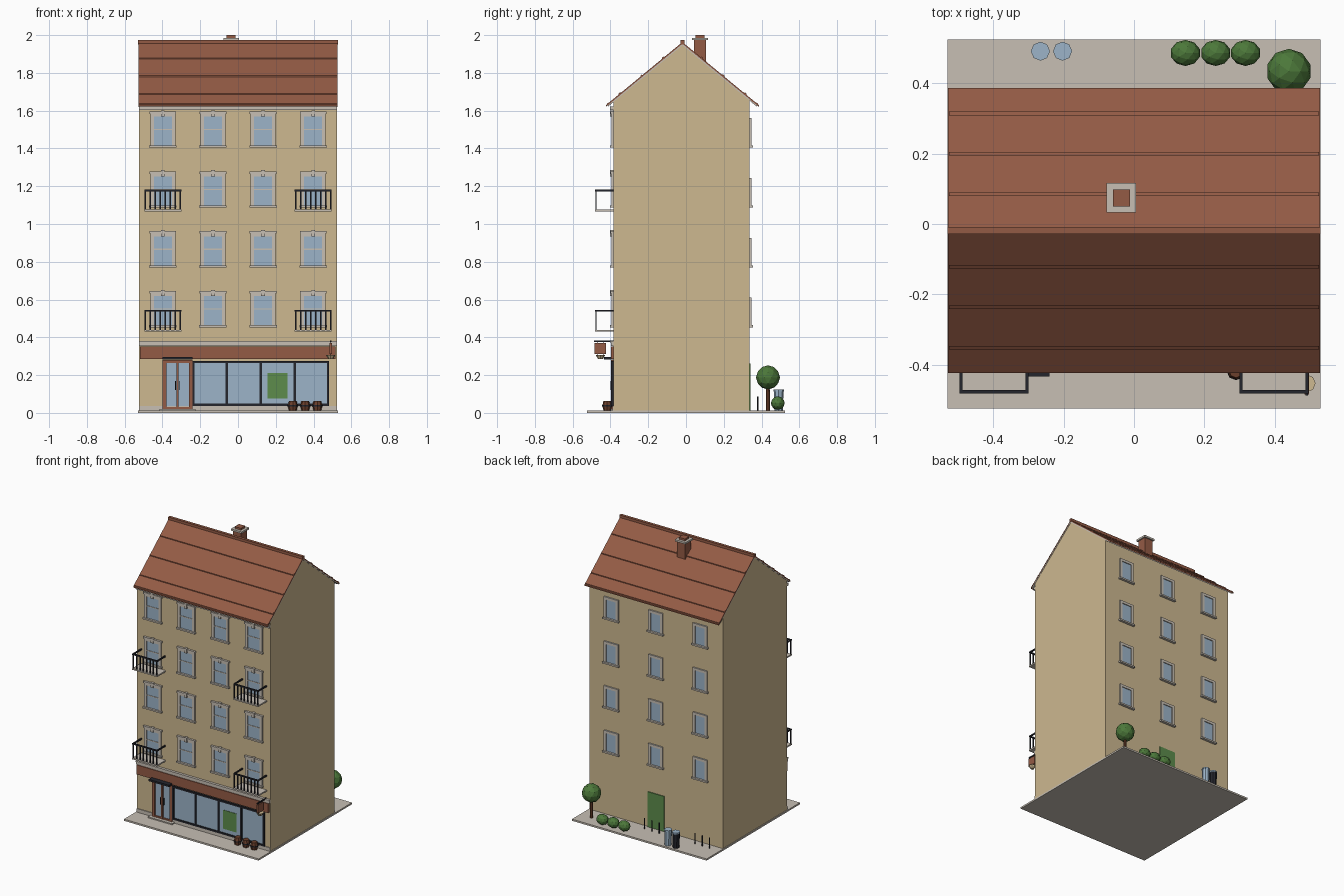
import bpy, bmesh
from mathutils import Matrix, Vector

cube = bpy.data.objects.get("Cube")
if cube:
    bpy.data.objects.remove(cube, do_unlink=True)


def material(name, *rgb):
    linear = [((c / 255 + 0.055) / 1.055) ** 2.4 for c in rgb] + [1]
    mat = bpy.data.materials.new(name)
    mat.use_nodes = True
    mat.diffuse_color = linear
    mat.node_tree.nodes["Principled BSDF"].inputs["Base Color"].default_value = linear
    return mat


WALL = material("sand render", 205, 184, 144)
TILE = material("terracotta", 148, 91, 69)
STONE = material("pale stone", 199, 191, 180)
GLASS = material("blue glass", 156, 180, 200)
METAL = material("dark metal", 36, 37, 44)
GREEN = material("painted green", 93, 140, 76)
LEAF = material("foliage", 76, 120, 58)
WOOD = material("brown wood", 108, 64, 44)


class Part:
    """Collects simple solids in one mesh, one material slot per colour."""

    def __init__(self):
        self.bm, self.mats = bmesh.new(), []

    def paint(self, verts, mat):
        if mat not in self.mats:
            self.mats.append(mat)
        for face in {f for v in verts for f in v.link_faces}:
            face.material_index = self.mats.index(mat)

    def box(self, mat, x, y, z):
        size = Vector((x[1] - x[0], y[1] - y[0], z[1] - z[0]))
        mid = Vector((sum(x), sum(y), sum(z))) / 2
        m = Matrix.Translation(mid) @ Matrix.Diagonal(size).to_4x4()
        self.paint(bmesh.ops.create_cube(self.bm, size=1, matrix=m)["verts"], mat)

    def cone(self, mat, x, y, z, r1, r2, sides=8):
        m = Matrix.Translation((x, y, sum(z) / 2))
        geo = bmesh.ops.create_cone(self.bm, cap_ends=True, segments=sides, radius1=r1,
                                    radius2=r2, depth=z[1] - z[0], matrix=m)
        self.paint(geo["verts"], mat)

    def ball(self, mat, centre, scale):
        m = Matrix.Translation(centre) @ Matrix.Diagonal(scale).to_4x4()
        geo = bmesh.ops.create_icosphere(self.bm, subdivisions=2, radius=1, matrix=m)
        self.paint(geo["verts"], mat)

    def prism(self, mat, outline, half):
        """Extrude a (y, z) outline across x."""
        a, b = [[self.bm.verts.new((x, y, z)) for y, z in outline] for x in (-half, half)]
        self.bm.faces.new(a)
        self.bm.faces.new(b[::-1])
        for i in range(len(a)):
            self.bm.faces.new((a[i - 1], a[i], b[i], b[i - 1]))
        self.paint(a + b, mat)

    def finish(self, name):
        bmesh.ops.recalc_face_normals(self.bm, faces=self.bm.faces)
        mesh = bpy.data.meshes.new(name)
        self.bm.to_mesh(mesh)
        self.bm.free()
        for mat in self.mats:
            mesh.materials.append(mat)
        return place(name, mesh)


def place(name, mesh, location=(0, 0, 0)):
    obj = bpy.data.objects.new(name, mesh)
    obj.location = location
    bpy.context.collection.objects.link(obj)
    return obj


def span(mid, half):
    return (mid - half, mid + half)


FRONT, BACK, SIDE, RIDGE = -0.384, 0.336, 0.525, -0.019
EAVES = (-0.423, 0.386)


def roof_z(y):
    return 1.963 - 0.824 * abs(y - RIDGE)


# Pavement and main body
p = Part()
p.box(STONE, (-0.53, 0.53), (-0.525, 0.525), (0, 0.012))
p.finish("pavement")

p = Part()
p.prism(WALL, [(FRONT, 0.01), (BACK, 0.01)] +
        [(y, roof_z(y) - 0.016) for y in (BACK, RIDGE, FRONT)], SIDE)
p.finish("building_body")

# Roof with verge boards, tile courses and ridge
def sloped(part, mat, y0, y1, low, high, half):
    part.prism(mat, [(y0, roof_z(y0) + low), (y1, roof_z(y1) + low),
                     (y1, roof_z(y1) + high), (y0, roof_z(y0) + high)], half)


p = Part()
for eave in EAVES:
    side = 1 if eave > 0 else -1
    sloped(p, STONE, RIDGE, eave - side * 0.01, -0.017, -0.009, 0.527)
    sloped(p, TILE, RIDGE, eave, -0.009, 0, 0.528)
    for i in range(4):
        y = eave - side * (0.004 if i == 0 else 0.07 + (i - 1) * 0.115)
        if i == 0:
            sloped(p, TILE, y, y - side * 0.008, 0, 0.004, 0.527)
        else:
            edge = RIDGE + side * (0.103 + (i - 1) * 0.115)
            sloped(p, TILE, edge - 0.005, edge + 0.005, 0, 0.006, 0.526)
p.box(TILE, (-0.53, 0.53), span(RIDGE, 0.01), (1.95, 1.973))
p.finish("roof")

# Chimney
p = Part()
cx, cy = -0.036, 0.074
p.box(TILE, span(cx, 0.032), span(cy, 0.032), (1.84, 1.975))
p.box(STONE, span(cx, 0.042), span(cy, 0.042), (1.973, 1.986))
p.box(TILE, span(cx, 0.024), span(cy, 0.024), (1.986, 2.0))
p.finish("chimney")

# Cornice, string course and plinth
p = Part()
p.box(STONE, (-SIDE, SIDE), (FRONT - 0.018, FRONT), (1.603, 1.622))
p.box(STONE, (-SIDE, SIDE), (FRONT - 0.012, FRONT), (0.354, 0.372))
p.box(STONE, (-SIDE, SIDE), (FRONT - 0.018, FRONT), (0.372, 0.38))
p.box(STONE, (-SIDE, SIDE), (FRONT - 0.006, FRONT), (0.01, 0.037))
p.finish("stone_bands")


# Windows: outward is -y for the front, +y for the back
def window(name, out, half, height, fancy):
    def depth(d):
        return tuple(sorted((0, out * d)))
    w = Part()
    w.box(GLASS, (-half, half), depth(0.004), (0.01, height))
    for s in (-1, 1):
        w.box(STONE, span(s * half, 0.009), depth(0.01), (0.01, height))
    w.box(STONE, (-half - 0.009, half + 0.009), depth(0.01), (height - 0.018, height))
    w.box(STONE, (-half - 0.016, half + 0.016), depth(0.018), (0, 0.011))
    if fancy:
        w.box(STONE, (-half, half), depth(0.007), span(height / 2 + 0.005, 0.003))
        w.box(STONE, (-half - 0.014, half + 0.014), depth(0.015), (height - 0.004, height + 0.009))
        w.box(STONE, (-0.01, 0.01), depth(0.018), (height - 0.018, height + 0.015))
    return w.finish(name)


def grid(name, columns, y, base, *style):
    first = window(name, *style)
    spots = [(x, y, base + row * 0.317) for row in range(4) for x in columns]
    first.location = spots[0]
    for spot in spots[1:]:
        place(name, first.data, spot)


grid("front_window", (-0.398, -0.133, 0.133, 0.398), FRONT, 0.453, -1, 0.057, 0.183, True)
grid("back_window", (-0.35, 0, 0.35), BACK, 0.453, 1, 0.047, 0.157, False)

# Balconies
for x in (-0.398, 0.398):
    for z in (0.43, 1.067):
        p = Part()
        outer, rail = -0.481, (z + 0.106, z + 0.115)
        p.box(STONE, span(x, 0.098), (outer, FRONT), (z, z + 0.01))
        p.box(METAL, span(x, 0.098), (outer, outer + 0.009), rail)
        for s in (-1, 1):
            p.box(METAL, span(x + s * 0.0935, 0.0045), (outer, FRONT), rail)
        for i in range(8):
            bar = x + (i - 3.5) * 0.0265
            p.box(METAL, span(bar, 0.0035), (outer + 0.001, outer + 0.008), (z + 0.01, rail[0]))
        p.finish("balcony")

# Shop fascia and display window
p = Part()
p.box(TILE, (-0.52, 0.515), (FRONT - 0.014, FRONT), (0.285, 0.352))
p.finish("shop_fascia")

p = Part()
shop_y = (FRONT - 0.012, FRONT)
p.box(GLASS, (-0.24, 0.48), (FRONT - 0.005, FRONT), (0.042, 0.272))
for x in (-0.235, -0.06, 0.12, 0.3, 0.477):
    p.box(METAL, span(x, 0.006), shop_y, (0.037, 0.275))
for z in (0.043, 0.27):
    p.box(METAL, (-0.241, 0.483), shop_y, span(z, 0.006))
p.box(GREEN, (0.157, 0.262), (FRONT - 0.008, FRONT), (0.077, 0.21))
p.finish("shop_window")

# Shop entrance with canopy and step
p = Part()
p.box(GLASS, (-0.395, -0.245), (FRONT - 0.006, FRONT), (0.02, 0.27))
for x, half in ((-0.389, 0.011), (-0.32, 0.006), (-0.251, 0.009)):
    p.box(TILE, span(x, half), (FRONT - 0.014, FRONT), (0.012, 0.28))
for z in (0.022, 0.271):
    p.box(TILE, (-0.4, -0.242), (FRONT - 0.013, FRONT), span(z, 0.008))
for x in (-0.331, -0.309):
    p.box(METAL, span(x, 0.002), (FRONT - 0.016, FRONT), (0.12, 0.17))
p.box(METAL, (-0.4, -0.24), (-0.433, FRONT), (0.282, 0.295))
p.box(STONE, (-0.415, -0.225), (-0.42, FRONT), (0.01, 0.02))
p.finish("shop_entrance")

# Hanging sign with lamp bowl
p = Part()
p.box(METAL, span(0.491, 0.004), (-0.487, FRONT), (0.376, 0.384))
p.box(TILE, span(0.491, 0.006), (-0.484, -0.424), (0.312, 0.37))
for y in (-0.47, -0.438):
    p.box(METAL, span(0.491, 0.002), span(y, 0.002), (0.305, 0.378))
p.cone(WALL, 0.491, -0.453, (0.284, 0.306), 0.012, 0.025)
p.finish("hanging_sign")

# Barrels by the shop
for x in (0.29, 0.356, 0.42):
    p = Part()
    p.cone(WOOD, x, -0.417, (0.012, 0.038), 0.02, 0.026)
    p.cone(WOOD, x, -0.417, (0.038, 0.064), 0.026, 0.02)
    p.cone(METAL, x, -0.417, (0.034, 0.042), 0.027, 0.027)
    p.finish("barrel")

# Back door
p = Part()
p.box(GREEN, (-0.065, 0.065), (BACK, BACK + 0.006), (0.012, 0.262))
p.finish("back_door")

# Tree and shrubs
p = Part()
p.cone(WOOD, 0.44, 0.434, (0.01, 0.15), 0.011, 0.009)
p.ball(LEAF, (0.44, 0.434, 0.188), (0.064, 0.064, 0.064))
p.finish("tree")
for x in (0.146, 0.232, 0.317):
    p = Part()
    p.ball(LEAF, (x, 0.486, 0.052), (0.043, 0.037, 0.036))
    p.finish("shrub")

# Waste bins and bollards
for x, mat in ((-0.203, GLASS), (-0.266, METAL)):
    p = Part()
    p.cone(mat, x, 0.491, (0.012, 0.114), 0.022, 0.025)
    p.cone(GLASS, x, 0.491, (0.114, 0.124), 0.027, 0.027)
    p.finish("waste_bin")
for x in (0.06, 0.002, -0.056, -0.336, -0.394, -0.452):
    p = Part()
    p.cone(METAL, x, 0.38, (0.01, 0.088), 0.004, 0.004, 6)
    p.finish("bollard")
